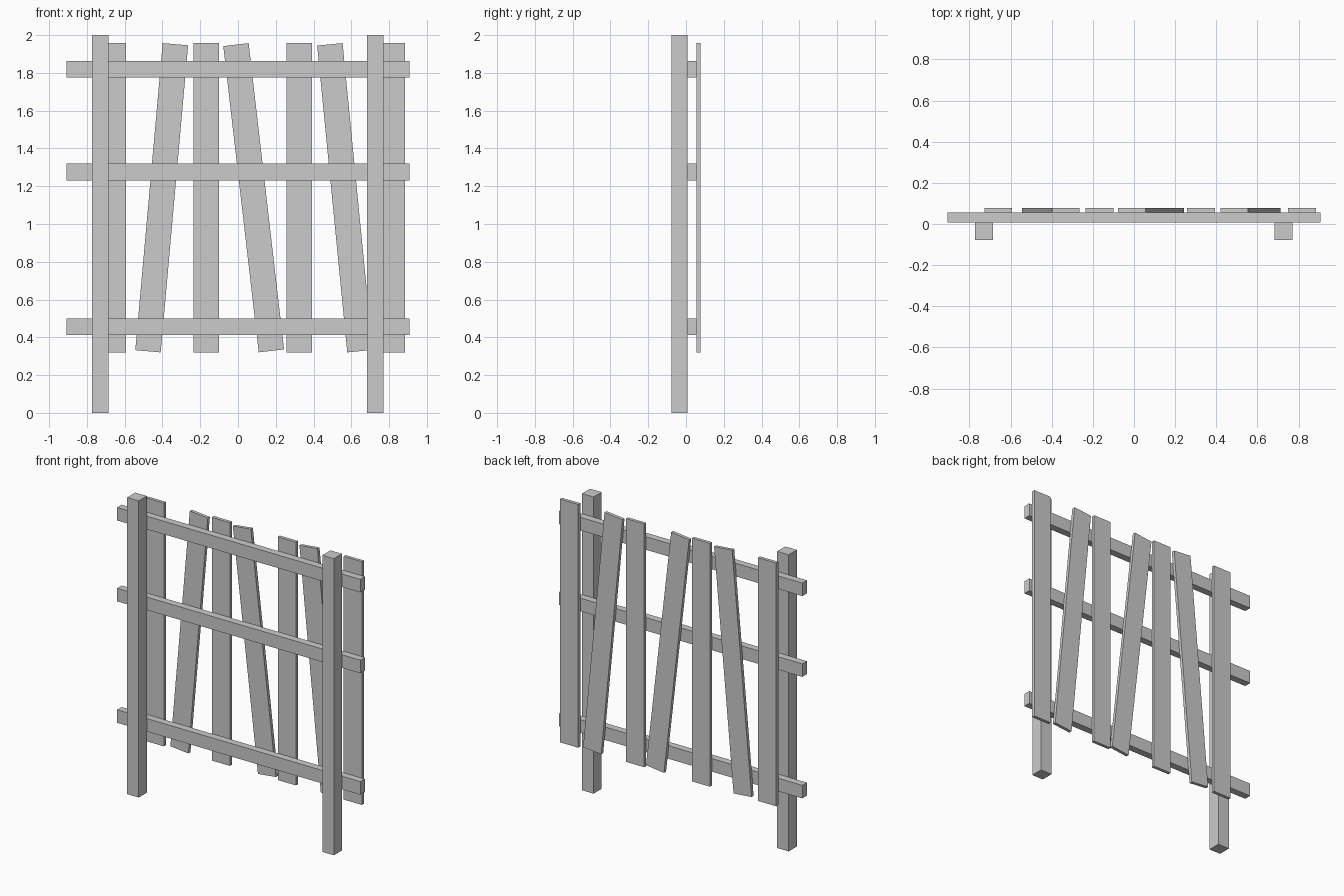
import bpy, bmesh
from math import radians
from mathutils import Matrix

if "Cube" in bpy.data.objects:
    bpy.data.objects.remove(bpy.data.objects["Cube"])


def board(name, centre, size, lean=0.0):
    """Rectangular timber, leaning by some degrees in the plane of the fence."""
    mesh = bpy.data.meshes.new(name)
    bm = bmesh.new()
    bmesh.ops.create_cube(bm, size=1.0, matrix=Matrix.Diagonal((*size, 1.0)))
    bm.to_mesh(mesh)
    bm.free()
    obj = bpy.data.objects.new(name, mesh)
    obj.location = centre
    obj.rotation_euler.y = radians(lean)
    bpy.context.collection.objects.link(obj)
    return obj


# Depth layers, front to back: posts, rails, pickets
POST_Y, RAIL_Y, PICKET_Y = -0.035, 0.032, 0.067

# Two square posts
for side, x in (("left", -0.729), ("right", 0.727)):
    board(f"{side}_post", (x, POST_Y, 1.0), (0.086, 0.086, 2.0))

# Three horizontal rails
for level, z in (("bottom", 0.456), ("middle", 1.275), ("top", 1.82)):
    board(f"{level}_rail", (0, RAIL_Y, z), (1.814, 0.048, 0.088))

# Seven pickets: (x, lean in degrees, length)
pickets = [(-0.66, 0, 1.64), (-0.404, 5.1, 1.632), (-0.167, 0, 1.64),
           (0.083, -6.6, 1.632), (0.325, 0, 1.64), (0.566, -5.6, 1.632),
           (0.817, 0, 1.64)]
for i, (x, lean, length) in enumerate(pickets, 1):
    board(f"picket_{i}", (x, PICKET_Y, 1.139), (0.135, 0.022, length), lean)
